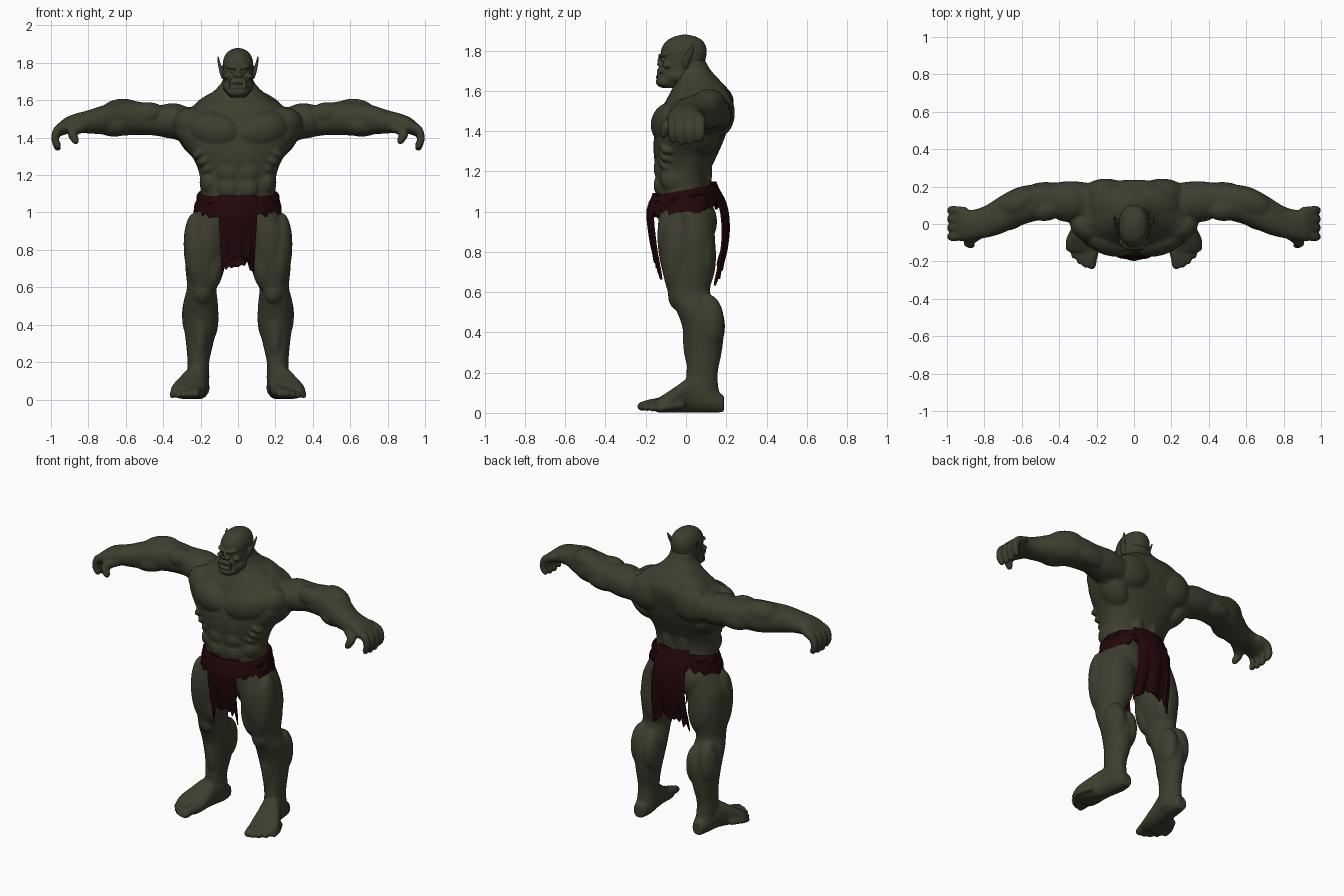
import bpy, bmesh, math, random
from mathutils import Vector, Matrix, Euler

random.seed(4)
old = bpy.data.objects.get("Cube")
if old:
    bpy.data.objects.remove(old, do_unlink=True)


def material(name, colour):
    mat = bpy.data.materials.new(name)
    mat.use_nodes = True
    mat.diffuse_color = (*colour, 1)
    mat.node_tree.nodes["Principled BSDF"].inputs["Base Color"].default_value = (*colour, 1)
    return mat


SKIN = material("olive skin", (.047, .049, .028))
CLOTH = material("dark red cloth", (.016, .002, .003))


def spline(rows, steps=4):
    """Catmull-Rom interpolation through rows of values."""
    rows = [Vector(row) for row in rows]
    result = []
    for i in range(len(rows) - 1):
        before, start = rows[max(i - 1, 0)], rows[i]
        end, after = rows[i + 1], rows[min(i + 2, len(rows) - 1)]
        for k in range(steps):
            t = k / steps
            result.append((start * 2 + (end - before) * t
                           + (before * 2 - start * 5 + end * 4 - after) * t * t
                           + (start * 3 - before - end * 3 + after) * t ** 3) / 2)
    return result + [rows[-1]]


def tube(bm, axis, rows, power=2.0, sides=32):
    """Closed loft along an axis; each row is position, two centres, two radii."""
    u, v = [i for i in range(3) if i != axis]
    rings = []
    for along, cu, cv, ru, rv in spline(rows):
        ring = []
        for k in range(sides):
            c, s = math.cos(math.tau * k / sides), math.sin(math.tau * k / sides)
            co = [along] * 3
            co[u] = cu + ru * math.copysign(abs(c) ** (2 / power), c)
            co[v] = cv + rv * math.copysign(abs(s) ** (2 / power), s)
            ring.append(bm.verts.new(co))
        rings.append(ring)
    for a, b in zip(rings, rings[1:]):
        for k in range(sides):
            j = (k + 1) % sides
            bm.faces.new((a[k], a[j], b[j], b[k]))
    bm.faces.new(rings[0])
    bm.faces.new(rings[-1])


def blob(bm, centre, radii, turn=(0, 0, 0)):
    """Ellipsoid muscle; turn is in degrees."""
    rotation = Euler([math.radians(a) for a in turn])
    bmesh.ops.create_icosphere(bm, subdivisions=3, radius=1,
                               matrix=Matrix.LocRotScale(Vector(centre), rotation, Vector(radii)))


def digit(bm, points, thick, thin):
    """Finger or toe as a tapering row of overlapping beads."""
    path = spline(points, 8)
    for i, p in enumerate(path):
        r = thick + (thin - thick) * i / (len(path) - 1)
        bmesh.ops.create_icosphere(bm, subdivisions=2, radius=r, matrix=Matrix.Translation(p))


def finish(bm, name, mat, add_modifiers):
    bmesh.ops.recalc_face_normals(bm, faces=bm.faces)
    mesh = bpy.data.meshes.new(name)
    bm.to_mesh(mesh)
    bm.free()
    mesh.materials.append(mat)
    obj = bpy.data.objects.new(name, mesh)
    bpy.context.collection.objects.link(obj)
    add_modifiers(obj)
    bpy.ops.object.select_all(action="DESELECT")
    obj.select_set(True)
    bpy.context.view_layer.objects.active = obj
    for mod in list(obj.modifiers):
        bpy.ops.object.modifier_apply(modifier=mod.name)


def fused(voxel, passes):
    """Mirror the sculpted half, fuse its masses and soften the joins."""
    def add(obj):
        obj.modifiers.new("mirror", "MIRROR").use_mirror_merge = False
        remesh = obj.modifiers.new("fuse", "REMESH")
        remesh.mode, remesh.voxel_size, remesh.use_smooth_shade = "VOXEL", voxel, True
        soften = obj.modifiers.new("soften", "SMOOTH")
        soften.factor, soften.iterations = .5, passes
    return add


def upright(rows):
    """Turn height, half width, front, back into tube rows."""
    return [(z, 0, (f + b) / 2, w, (b - f) / 2) for z, w, f, b in rows]


# Torso and neck
body = bmesh.new()
tube(body, 2, upright([
    (.86, .1, -.09, .09), (.95, .185, -.13, .13), (1.05, .198, -.14, .13), (1.12, .2, -.145, .11),
    (1.2, .206, -.148, .12), (1.28, .235, -.16, .155), (1.36, .295, -.16, .19), (1.44, .34, -.145, .215),
    (1.52, .31, -.115, .235), (1.58, .225, -.085, .23), (1.64, .14, -.055, .18), (1.7, .085, -.045, .125),
    (1.76, .07, -.04, .09)]), power=2.3)
blob(body, (.13, -.085, 1.44), (.15, .085, .1), (0, -14, 16))  # pectoral
blob(body, (.25, -.015, 1.475), (.1, .075, .085), (0, -10, 30))  # outer chest
digit(body, [(.03, -.095, 1.53), (.13, -.07, 1.54), (.24, .01, 1.545)], .018, .025)  # collarbone
blob(body, (.12, .105, 1.59), (.14, .1, .055), (0, 24, 0))  # trapezius
blob(body, (.15, .165, 1.49), (.13, .078, .115), (0, 20, 0))  # shoulder blade
blob(body, (.235, .075, 1.385), (.07, .1, .13), (0, 38, 0))  # side of back
blob(body, (.325, .11, 1.44), (.07, .075, .05), (0, -35, 0))  # armpit
blob(body, (.15, -.04, 1.16), (.056, .09, .07))  # oblique
blob(body, (.055, .085, 1.2), (.045, .045, .15))  # lower back
blob(body, (.1, .075, .95), (.105, .08, .11))  # buttock
for row in range(3):
    blob(body, (.052, -.133, 1.13 + row * .085), (.055, .028, .052))  # belly
    blob(body, (.15 + row * .025, -.085, 1.24 + row * .04), (.05, .05, .024), (0, 35, 0))  # ribs

# Arm
tube(body, 0, [
    (.2, .1, 1.47, .11, .09), (.28, .12, 1.478, .105, .088), (.36, .13, 1.485, .098, .09),
    (.45, .125, 1.495, .093, .083), (.55, .11, 1.505, .1, .09), (.63, .088, 1.5, .105, .09),
    (.72, .045, 1.495, .1, .078), (.8, .01, 1.485, .085, .062), (.87, -.005, 1.476, .08, .052),
    (.92, -.005, 1.463, .088, .045), (.96, -.005, 1.44, .075, .036)], power=2.2)
blob(body, (.35, .12, 1.49), (.12, .11, .095), (0, 0, -8))  # shoulder
blob(body, (.48, .08, 1.53), (.095, .065, .06))  # biceps
blob(body, (.47, .17, 1.475), (.12, .055, .063))  # triceps
blob(body, (.63, .11, 1.54), (.12, .075, .068), (0, 8, -25))  # upper forearm
blob(body, (.66, .05, 1.467), (.11, .08, .062), (0, 0, -25))  # lower forearm
for n in range(4):
    y = -.062 + n * .043
    drop = .01 * abs(n - 1.4)
    digit(body, [(.91, y, 1.468), (.962, y * 1.1, 1.445), (.978, y * 1.1, 1.395),
                 (.964, y * 1.05, 1.343 + drop)], .027, .02)  # finger
digit(body, [(.83, -.05, 1.46), (.885, -.095, 1.428), (.868, -.11, 1.383)], .034, .021)  # thumb

# Leg
tube(body, 2, [
    (1.02, .12, 0, .1, .13), (.9, .155, 0, .12, .142), (.8, .168, .005, .115, .142),
    (.7, .178, .01, .103, .127), (.6, .193, .015, .08, .105), (.52, .2, .05, .092, .104),
    (.43, .2, .085, .094, .104), (.3, .205, .09, .073, .087), (.2, .212, .08, .058, .078),
    (.12, .212, .08, .058, .082), (.04, .212, .09, .06, .092)])
blob(body, (.22, -.04, .79), (.07, .085, .21), (0, 4, 0))  # outer front thigh
blob(body, (.13, -.045, .73), (.06, .07, .15), (0, -6, 0))  # inner front thigh
blob(body, (.17, .08, .78), (.09, .07, .18))  # back of thigh
blob(body, (.19, -.04, .585), (.055, .05, .075))  # knee
blob(body, (.2, .02, .4), (.04, .037, .18))  # shin
blob(body, (.24, .11, .45), (.06, .08, .14))  # outer calf
blob(body, (.16, .115, .43), (.056, .08, .13))  # inner calf
blob(body, (.212, .06, .13), (.063, .035, .032), (0, -8, 0))  # ankle

# Foot with five toes
tube(body, 1, [
    (.188, .212, .045, .036, .042), (.12, .212, .065, .056, .064), (.03, .226, .09, .064, .088),
    (-.04, .25, .07, .082, .068), (-.1, .266, .05, .094, .048), (-.15, .268, .034, .082, .032)], power=2.3)
for n in range(5):
    size = .032 - n * .003
    base_x, tip_x = .208 + n * .027, .226 + n * .0315
    tip_y = -.22 + n * n * .0055
    digit(body, [(base_x, tip_y + .11, size + .018), (tip_x - .004, tip_y + .045, size + .01),
                 (tip_x, tip_y, size)], size, size * .75)
finish(body, "body", SKIN, fused(.0075, 9))

# Head with heavy jaw, tusks and pointed ears
head = bmesh.new()
tube(head, 2, upright([
    (1.615, .04, -.11, -.02), (1.65, .068, -.135, .04), (1.7, .076, -.125, .08),
    (1.76, .081, -.122, .098), (1.81, .08, -.122, .102), (1.85, .063, -.094, .082),
    (1.87, .038, -.056, .046), (1.879, .012, -.02, .01)]), power=2.25)
blob(head, (0, -.105, 1.645), (.058, .045, .032))  # chin
blob(head, (.055, -.045, 1.675), (.026, .05, .035))  # jaw corner
blob(head, (0, -.112, 1.7), (.05, .032, .02))  # muzzle
blob(head, (0, -.125, 1.67), (.042, .026, .012))  # lower lip
blob(head, (.032, -.112, 1.777), (.036, .024, .013), (0, -10, 28))  # brow
blob(head, (.032, -.112, 1.755), (.014, .013, .008))  # eye
blob(head, (.052, -.088, 1.728), (.024, .032, .018), (0, 15, 30))  # cheek
blob(head, (0, -.122, 1.75), (.014, .02, .025))  # nose bridge
blob(head, (.012, -.13, 1.732), (.014, .015, .011))  # nostril
digit(head, [(.034, -.132, 1.668), (.041, -.138, 1.69), (.038, -.134, 1.716)], .01, .004)  # tusk
tube(head, 2, [
    (1.715, .08, -.004, .008, .01), (1.75, .088, .0, .011, .022),
    (1.79, .099, .018, .008, .018), (1.836, .108, .04, .004, .004)], sides=16)  # ear
finish(head, "head", SKIN, fused(.004, 3))


def drape(name, columns, rows, place, hem, closed=False, tear=.06):
    """Thick sheet of cloth with a torn lower edge."""
    bm = bmesh.new()
    grid = []
    for i in range(columns if closed else columns + 1):
        u = i / columns
        length = hem(u) - (random.uniform(.2, 1) * tear if i % 2 else random.uniform(0, .4) * tear)
        grid.append([bm.verts.new(place(u, j / rows, length)) for j in range(rows + 1)])
    pairs = list(zip(grid, grid[1:])) + ([(grid[-1], grid[0])] if closed else [])
    for a, b in pairs:
        for j in range(rows):
            bm.faces.new((a[j], b[j], b[j + 1], a[j + 1]))

    def thicken(obj):
        solid = obj.modifiers.new("thickness", "SOLIDIFY")
        solid.thickness, solid.offset = .012, 0
    finish(bm, name, CLOTH, thicken)
    bpy.ops.object.shade_smooth_by_angle(angle=math.radians(40))


def skirt(u, v, length):
    angle = u * math.tau
    side, back = math.cos(angle), math.sin(angle)
    top = 1.105 + .025 * back
    fold = .005 * math.sin(angle * 9 + v * 5)
    bulge = .028 * math.sin(v * math.pi / 2) + fold
    return (side * (.201 + bulge), back * (.146 + bulge) - .005, top - v * length)


def rolled_band(u, v, length):
    angle, turn = u * math.tau, v * math.tau
    reach = .009 * math.cos(turn) + .003 * math.sin(angle * 13)
    side, back = math.cos(angle), math.sin(angle)
    return (side * (.206 + reach), back * (.152 + reach) - .005,
            1.075 + .03 * back + .024 * math.sin(turn) - length)


def flap(direction, top, widths, profile):
    curve = spline([(out, 0) for out in profile], 8)

    def place(u, v, length):
        s = u * 2 - 1
        out = curve[round(v * (len(curve) - 1))].x
        width = widths[0] + (widths[1] - widths[0]) * v
        fold = .008 * v * math.sin(u * 16)
        return (s * width, direction * (out + fold - .025 * s * s), top - v * length)
    return place


# Torn loincloth
drape("waist_cloth", 44, 5, skirt, lambda u: .105 + .04 * abs(math.cos(u * math.tau)), closed=True)
drape("waist_band", 56, 8, rolled_band, lambda u: 0, closed=True, tear=0)
drape("front_flap", 14, 16, flap(-1, 1.09, (.105, .085), [.16, .188, .182, .168, .15]),
      lambda u: .345 + .085 * abs(u * 2 - 1) ** 3)
drape("back_flap", 16, 16, flap(1, 1.148, (.105, .13), [.145, .195, .208, .196, .17]),
      lambda u: .45 + .07 * abs(u * 2 - 1) ** 2)
